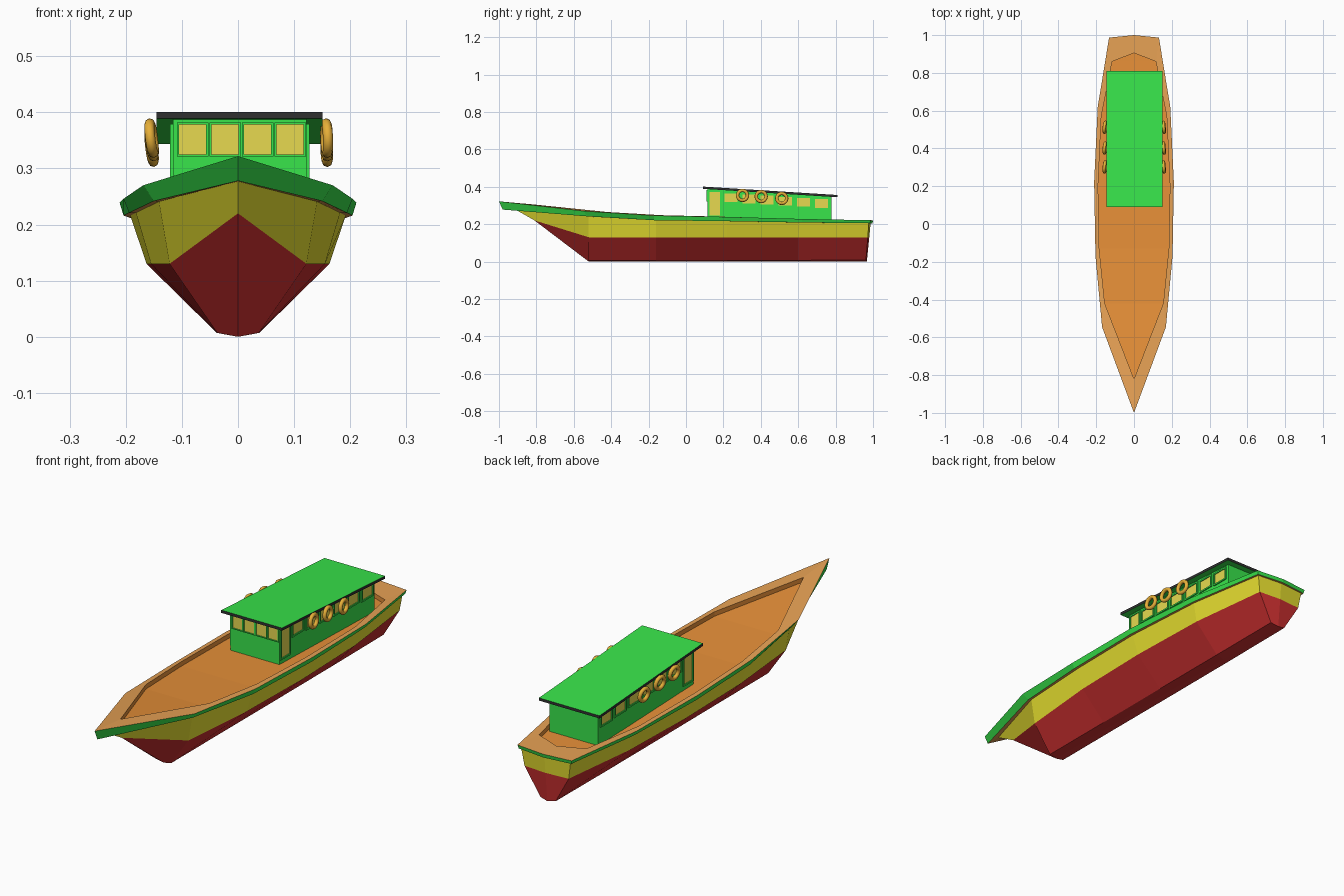
import bpy, bmesh, math
from mathutils import Vector

if "Cube" in bpy.data.objects:
    bpy.data.objects.remove(bpy.data.objects["Cube"])


def material(name, rgb):
    m = bpy.data.materials.new(name)
    m.diffuse_color = (*rgb, 1)
    m.use_nodes = True
    m.node_tree.nodes["Principled BSDF"].inputs["Base Color"].default_value = m.diffuse_color
    return m


RED = material("red_paint", (0.62, 0.03, 0.03))
YELLOW = material("yellow_paint", (0.82, 0.76, 0.03))
GREEN = material("green_paint", (0.04, 0.78, 0.07))
DECK = material("deck_orange", (0.80, 0.28, 0.04))
TIMBER = material("rail_orange", (0.80, 0.36, 0.09))
BLACK = material("black_trim", (0.03, 0.03, 0.03))
GLASS = material("window_yellow", (0.80, 0.70, 0.08))
RING = material("ring_orange", (0.80, 0.43, 0.04))


def finish(name, bm, *mats):
    me = bpy.data.meshes.new(name)
    bm.to_mesh(me)
    bm.free()
    ob = bpy.data.objects.new(name, me)
    for m in mats:
        me.materials.append(m)
    bpy.context.collection.objects.link(ob)
    return ob


def strips(name, mats, *rows):
    """Skin between successive bow-to-stern rows, both sides of the boat."""
    bm, cache = bmesh.new(), {}

    def vert(p, s):
        key = (round(p[0] * s, 5) + 0.0, round(p[1], 5), round(p[2], 5))
        if key not in cache:
            cache[key] = bm.verts.new(key)
        return cache[key]

    for k, (a, b) in enumerate(zip(rows, rows[1:])):
        for i in range(len(a) - 1):
            for s in (1, -1):
                quad = [vert(p, s) for p in (a[i], a[i + 1], b[i + 1], b[i])]
                quad = list(dict.fromkeys(quad))
                if len(quad) > 2:
                    f = bm.faces.new(quad[::s])
                    f.material_index = min(k, len(mats) - 1)
    return finish(name, bm, *mats)


# Hull rows: half-breadth, length, height at seven stations from bow to stern
bottom = [(0, -.52, 0), (.037, -.52, .007), (.037, -.16, .007), (.038, .22, .007),
          (.038, .60, .007), (.037, .962, .008), (0, .967, 0)]
keel = [(0, y, 0) for _, y, _ in bottom]
keel[5] = keel[6]
keel[1] = keel[0]
water = [(0, -.81, .22), (.122, -.52, .13), (.155, -.16, .13), (.163, .22, .13),
         (.152, .60, .13), (.108, .972, .13), (0, .98, .13)]
topside = [(0, -.91, .277), (.141, -.52, .241), (.182, -.16, .221), (.192, .22, .216),
           (.175, .61, .209), (.12, .977, .205), (0, .987, .205)]
rail_low = [(0, -.98, .278), (.150, -.53, .242), (.194, -.17, .221), (.204, .22, .216),
            (.184, .62, .209), (.128, .983, .205), (0, .997, .205)]
rail_top = [(0, -1, .322), (.169, -.545, .270), (.204, -.17, .246), (.211, .22, .239),
            (.192, .62, .228), (.132, .987, .221), (0, 1, .221)]
rail_in = [(0, -.82, .306), (.155, -.42, .265), (.184, -.13, .248), (.190, .20, .240),
           (.173, .57, .229), (.116, .86, .222), (0, .905, .221)]
deck_edge = [(x, y, z - .02) for x, y, z in rail_in]
deck_mid = [(0, y, z) for x, y, z in deck_edge]

strips("hull_bottom", [RED], keel, bottom, water)
strips("hull_topsides", [YELLOW], water, topside)
strips("rail", [TIMBER, GREEN, TIMBER, DECK], topside, rail_low, rail_top, rail_in, deck_edge)
strips("deck", [DECK], deck_edge, deck_mid)

# Cabin dimensions
CX, HW = .003, .119
Y0, Y1 = .115, .778


def roof_z(y):
    return .389 - .0625 * (y - .09)


def box(bm, lo, hi):
    """Axis-aligned block added to a bmesh."""
    size = [b - a for a, b in zip(lo, hi)]
    vs = bmesh.ops.create_cube(bm, size=1)["verts"]
    for v in vs:
        v.co = Vector([a + s * (c + .5) for a, s, c in zip(lo, size, v.co)])
    return vs


# Cabin walls, top sloped to meet the roof
bm = bmesh.new()
for v in box(bm, (CX - HW, Y0, .195), (CX + HW, Y1, .4)):
    if v.co.z > .3:
        v.co.z = roof_z(v.co.y)
finish("cabin", bm, GREEN)

# Sloping roof with dark edges
bm = bmesh.new()
for v in box(bm, (CX - .148, .09, 0), (CX + .148, .81, .012)):
    v.co.z += roof_z(v.co.y)
bm.normal_update()
for f in bm.faces:
    f.material_index = 0 if abs(f.normal.z) > .5 else 1
finish("roof", bm, GREEN, BLACK)

# Windows and doors: thin pane surrounded by a raised frame
panes, frames = bmesh.new(), bmesh.new()


def opening(side, u0, u1, z0, z1, w=.007):
    """side 0 = front wall (u is x), +1 / -1 = side walls (u is y)."""
    def put(bm, a, b, c, d, t):
        if side == 0:
            box(bm, (a, Y0 - t, c), (b, Y0 + .002, d))
        else:
            xs = sorted((CX + side * (HW - .002), CX + side * (HW + t)))
            box(bm, (xs[0], a, c), (xs[1], b, d))
    put(panes, u0, u1, z0, z1, .001)
    put(frames, u0 - w, u0, z0 - w, z1 + w, .005)
    put(frames, u1, u1 + w, z0 - w, z1 + w, .005)
    put(frames, u0, u1, z0 - w, z0, .005)
    put(frames, u0, u1, z1, z1 + w, .005)


for i in range(4):
    u = CX - .108 + i * .058
    opening(0, u, u + .048, .325, .378, .004)
for side in (1, -1):
    opening(side, .125, .182, .247, .372)
    for i in range(6):
        y = .205 + i * .0968
        top = roof_z(y + .07) - .013
        opening(side, y, y + .07, top - .047, top)
finish("window_and_door_panes", panes, GLASS)
finish("window_and_door_frames", frames, GREEN)

# Life rings hung along both roof edges
for side, label, lean in ((1, "right", -2), (-1, "left", -7)):
    for n, (y, z) in enumerate(((.302, .354), (.402, .348), (.512, .338))):
        bpy.ops.mesh.primitive_torus_add(
            major_segments=24, minor_segments=8, major_radius=.0265, minor_radius=.009,
            location=(side * .156 + .002, y, z),
            rotation=(0, math.radians(90 + lean), math.radians(5 * side)))
        ob = bpy.context.object
        ob.name = f"life_ring_{label}_{n + 1}"
        ob.data.materials.append(RING)
        bpy.ops.object.shade_smooth()
